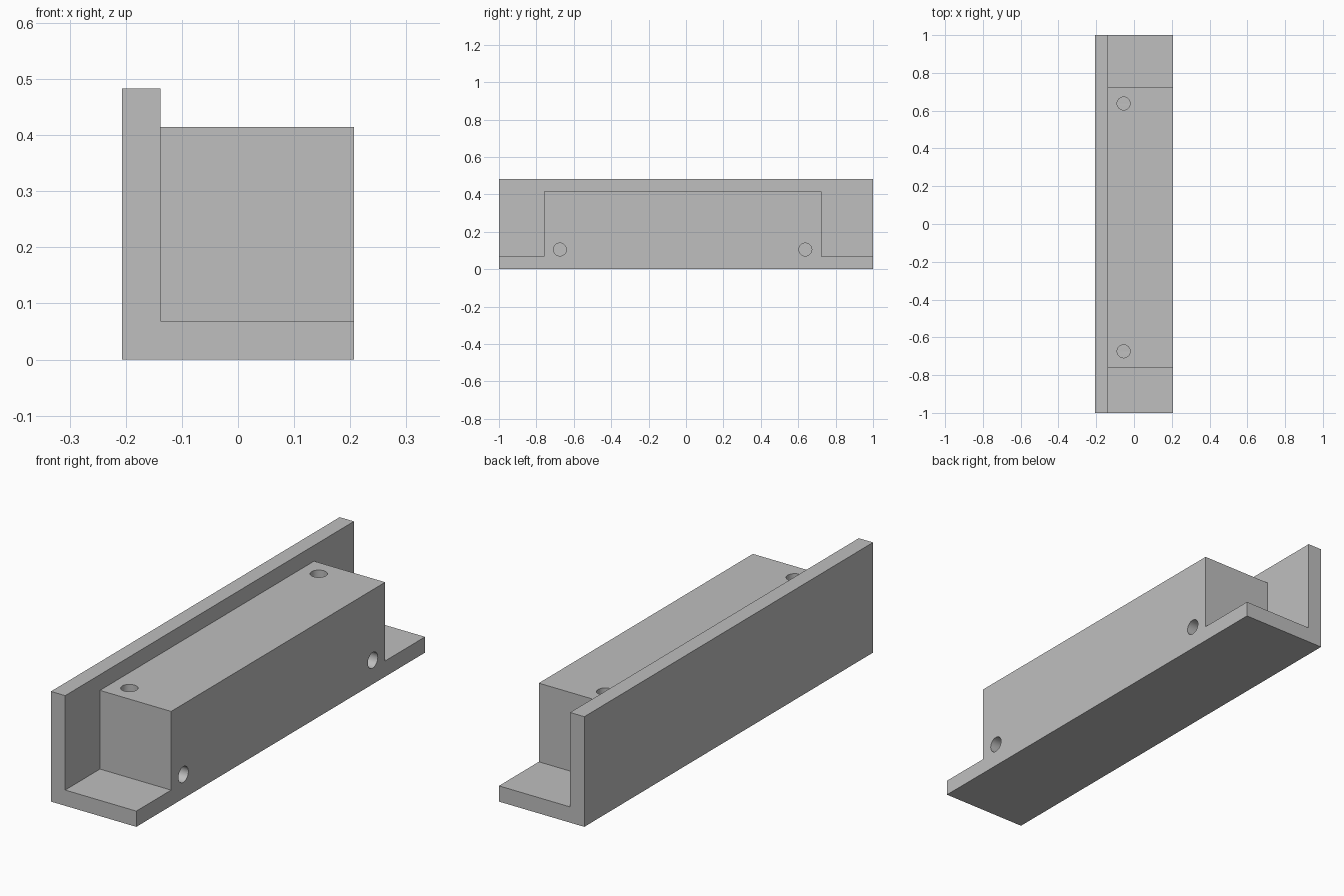
import bpy
import math
from mathutils import Vector

default = bpy.data.objects.get("Cube")
if default:
    bpy.data.objects.remove(default, do_unlink=True)

HALF_W, HEIGHT, WALL = 0.207, 0.483, 0.069
INNER_X = -HALF_W + WALL
BLOCK_TOP = 0.414
BLOCK_ENDS = (-0.759, 0.724)
HOLE_YS = (-0.674, 0.638)
HOLE_R, HOLE_X, HOLE_Z = 0.0345, -0.055, 0.105

grey = bpy.data.materials.new("plain grey")
grey.use_nodes = True
colour = (0.52, 0.52, 0.52, 1)
grey.diffuse_color = colour
grey.node_tree.nodes["Principled BSDF"].inputs["Base Color"].default_value = colour


def box(name, low, high):
    low, high = Vector(low), Vector(high)
    bpy.ops.mesh.primitive_cube_add(size=1, location=(low + high) / 2)
    ob = bpy.context.object
    ob.name = name
    ob.scale = high - low
    bpy.ops.object.transform_apply(location=True, rotation=True, scale=True)
    ob.data.materials.append(grey)
    return ob


def rod(name, start, end):
    start, end = Vector(start), Vector(end)
    axis = end - start
    bpy.ops.mesh.primitive_cylinder_add(
        vertices=32, radius=HOLE_R, depth=axis.length, location=(start + end) / 2,
        rotation=axis.to_track_quat("Z", "Y").to_euler())
    ob = bpy.context.object
    ob.name = name
    ob.data.materials.append(grey)
    return ob


def cut(target, cutter):
    cutter.hide_render = True
    bpy.ops.object.select_all(action="DESELECT")
    target.select_set(True)
    bpy.context.view_layer.objects.active = target
    mod = target.modifiers.new("cut", "BOOLEAN")
    mod.operation = "DIFFERENCE"
    mod.solver = "EXACT"
    mod.object = cutter
    bpy.ops.object.modifier_apply(modifier=mod.name)
    bpy.data.objects.remove(cutter, do_unlink=True)


# Solid blank with the outer size of the bracket
bracket = box("angle_bracket_with_block", (-HALF_W, -1, 0), (HALF_W, 1, HEIGHT))

# Lower the block below the wall, then clear both ends down to the floor plate
cut(bracket, box("top_cutter", (INNER_X, -2, BLOCK_TOP), (1, 2, 1)))
cut(bracket, box("front_notch", (INNER_X, -2, WALL), (1, BLOCK_ENDS[0], 1)))
cut(bracket, box("rear_notch", (INNER_X, BLOCK_ENDS[1], WALL), (1, 2, 1)))

# Elbow channels from the top of the block to its side
for y in HOLE_YS:
    cut(bracket, rod("top_hole", (HOLE_X, y, HOLE_Z - HOLE_R), (HOLE_X, y, 0.6)))
    cut(bracket, rod("side_hole", (HOLE_X - HOLE_R, y, HOLE_Z), (0.4, y, HOLE_Z)))

bracket.select_set(True)
bpy.context.view_layer.objects.active = bracket
bpy.ops.object.shade_smooth_by_angle(angle=math.radians(30))
